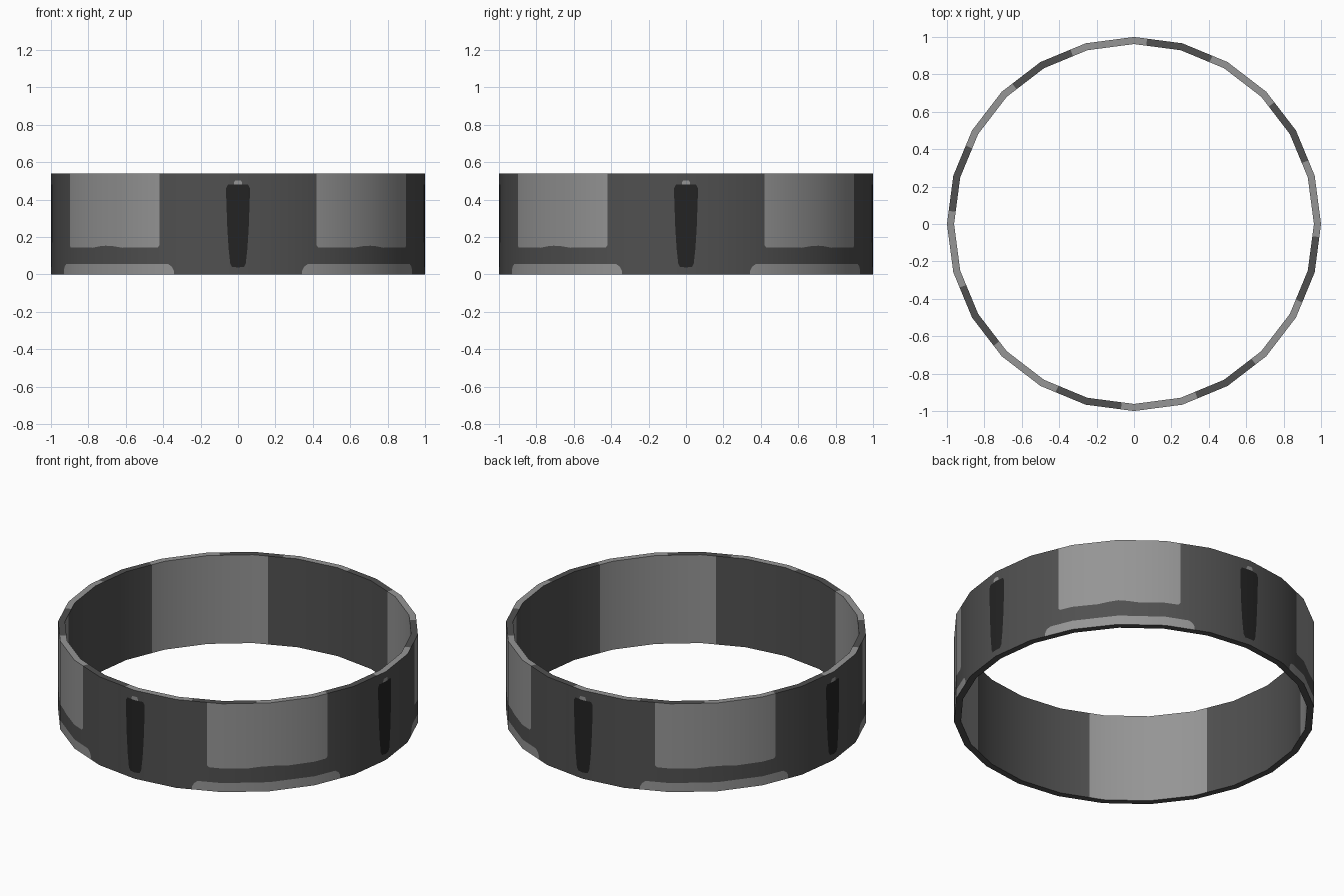
import bpy, math
from mathutils import Vector

if "Cube" in bpy.data.objects:
    bpy.data.objects.remove(bpy.data.objects["Cube"])

R_OUT, R_IN, HEIGHT, SIDES = 1.0, 0.962, 0.54, 24
DARK, LIGHT, BLACK = 0, 1, 2


def material(name, grey):
    m = bpy.data.materials.new(name)
    m.diffuse_color = (grey, grey, grey, 1)
    m.use_nodes = True
    m.node_tree.nodes["Principled BSDF"].inputs["Base Color"].default_value = m.diffuse_color
    return m


MATS = [material("dark grey", 0.080), material("light grey", 0.30),
        material("near black", 0.017)]


def on_ring(deg, z, radius):
    """Point on the 24-sided ring at an angle in degrees."""
    step = 360 / SIDES
    off = deg % step - step / 2
    r = radius * math.cos(math.radians(step / 2)) / math.cos(math.radians(off))
    a = math.radians(deg)
    return (r * math.cos(a), r * math.sin(a), z)


def lerp(table, x):
    for (x0, y0), (x1, y1) in zip(table, table[1:]):
        if x <= x1 + 1e-6:
            return y0 + (y1 - y0) * (x - x0) / (x1 - x0)
    return table[-1][1]


# Painted outlines: (degrees from the nearest axis, height)
SLOT_BOTTOM = [(0, .038), (1.8, .04), (2.4, .06), (2.9, .14), (3.3, .25), (3.65, .42)]
SLOT_TOP = [(0, .48), (3.1, .48), (3.65, .462)]
NUB_TOP = [(0, .502), (0.9, .502), (1.25, .49)]
UPPER_BOTTOM = [(25, .157), (25.6, .145), (38.5, .143), (42, .151), (45, .154)]
LOWER_TOP = [(20.2, .02), (20.8, .04), (22, .055), (45, .056)]

offsets = {0, 4, 15, 20, 25, 30, 41, 45}
for t in (SLOT_BOTTOM, SLOT_TOP, NUB_TOP, UPPER_BOTTOM, LOWER_TOP):
    offsets |= {p[0] for p in t}
ANGLES = sorted({round(q * 90 + s * o, 4) for q in range(4)
                 for o in offsets for s in (-1, 1)})
ANGLES = [a for a in ANGLES if -45 <= a <= 315]
COLUMNS = list(zip(ANGLES, ANGLES[1:]))


def offset(deg):
    """Degrees away from the nearest x or y axis, 0 to 45."""
    return abs((deg + 45) % 90 - 45)


def build(name, quads, sign):
    """Make an object from (corners, material); sign +1 outward, -1 inward, 0 flat."""
    index, verts, faces, mats = {}, [], [], []
    for corners, mat in quads:
        ids = []
        for c in corners:
            key = tuple(round(v, 5) for v in c)
            if key not in index:
                index[key] = len(verts)
                verts.append(c)
            if index[key] not in ids:
                ids.append(index[key])
        if len(ids) > 2:
            faces.append(ids)
            mats.append(mat)
    me = bpy.data.meshes.new(name)
    me.from_pydata(verts, [], faces)
    for m in MATS:
        me.materials.append(m)
    for p, mat in zip(me.polygons, mats):
        p.material_index = mat
        p.use_smooth = sign != 0
    if sign:  # walls shade smoothly around the ring
        me.normals_split_custom_set(
            [(Vector((verts[l.vertex_index][0], verts[l.vertex_index][1], 0))
              .normalized() * sign)[:] for l in me.loops])
    ob = bpy.data.objects.new(name, me)
    bpy.context.collection.objects.link(ob)


def outer_stack(mid):
    """Boundary curves and colours, bottom to top, for one column."""
    if mid < 1.25:
        return [SLOT_BOTTOM, SLOT_TOP, NUB_TOP], [DARK, BLACK, LIGHT, DARK]
    if mid < 3.65:
        return [SLOT_BOTTOM, SLOT_TOP], [DARK, BLACK, DARK]
    if mid > 25:
        return [LOWER_TOP, UPPER_BOTTOM], [LIGHT, DARK, LIGHT]
    if mid > 20.2:
        return [LOWER_TOP], [LIGHT, DARK]
    return [], [DARK]


outer, inner, top, bottom = [], [], [], []
for a, b in COLUMNS:
    mid = (a + b) / 2
    # outer wall with slots and patches
    curves, colours = outer_stack(offset(mid))
    za = [0] + [lerp(c, offset(a)) for c in curves] + [HEIGHT]
    zb = [0] + [lerp(c, offset(b)) for c in curves] + [HEIGHT]
    for i, col in enumerate(colours):
        outer.append(([on_ring(a, za[i], R_OUT), on_ring(b, zb[i], R_OUT),
                       on_ring(b, zb[i + 1], R_OUT), on_ring(a, za[i + 1], R_OUT)], col))
    # inner wall with full-height light panels
    inner.append(([on_ring(b, 0, R_IN), on_ring(a, 0, R_IN),
                   on_ring(a, HEIGHT, R_IN), on_ring(b, HEIGHT, R_IN)],
                  LIGHT if offset(mid) > 25 else DARK))
    # rims: the top alternates light and dark every 45 degrees
    top.append(([on_ring(a, HEIGHT, R_IN), on_ring(a, HEIGHT, R_OUT),
                 on_ring(b, HEIGHT, R_OUT), on_ring(b, HEIGHT, R_IN)],
                LIGHT if (mid + 4) % 45 < 24 else DARK))
    bottom.append(([on_ring(a, 0, R_OUT), on_ring(a, 0, R_IN),
                    on_ring(b, 0, R_IN), on_ring(b, 0, R_OUT)], DARK))

build("outer_wall", outer, 1)
build("inner_wall", inner, -1)
build("top_rim", top, 0)
build("bottom_rim", bottom, 0)
